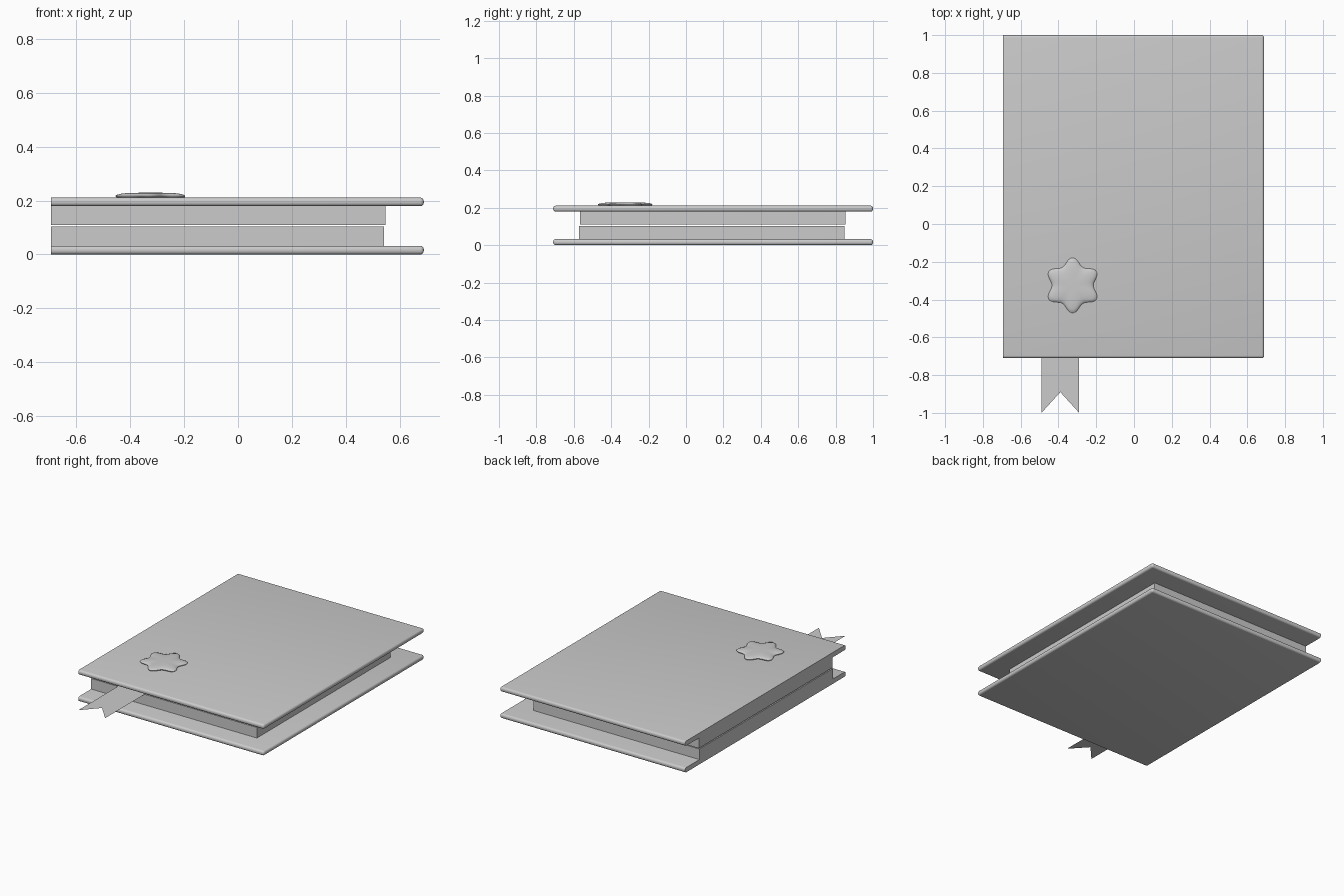
import bpy, bmesh, math

if "Cube" in bpy.data.objects:
    bpy.data.objects.remove(bpy.data.objects["Cube"])


def finish(name, bm, smooth=False):
    bmesh.ops.recalc_face_normals(bm, faces=bm.faces)
    mesh = bpy.data.meshes.new(name)
    bm.to_mesh(mesh)
    bm.free()
    ob = bpy.data.objects.new(name, mesh)
    bpy.context.collection.objects.link(ob)
    if smooth:
        bpy.ops.object.select_all(action='DESELECT')
        ob.select_set(True)
        bpy.context.view_layer.objects.active = ob
        bpy.ops.object.shade_smooth_by_angle(angle=math.radians(40))
    return ob


def box(x0, x1, y0, y1, z0, z1):
    bm = bmesh.new()
    bmesh.ops.create_cube(bm, size=1)
    for v in bm.verts:
        v.co.x = x1 if v.co.x > 0 else x0
        v.co.y = y1 if v.co.y > 0 else y0
        v.co.z = z1 if v.co.z > 0 else z0
    return bm


# Covers: rounded on three sides, flat at the spine
def cover(name, z0, z1):
    bm = box(-0.693, 0.689, -0.71, 1.0, z0, z1)
    edges = [e for e in bm.edges if not all(v.co.x < 0 for v in e.verts)]
    bmesh.ops.bevel(bm, geom=edges, offset=0.0135, segments=4, profile=0.5,
                    affect='EDGES', clamp_overlap=True)
    finish(name, bm, True)


cover("bottom_cover", 0.0, 0.032)
cover("top_cover", 0.179, 0.211)

# Two page blocks with a thin gap for the ribbon
finish("lower_pages", box(-0.693, 0.542, -0.573, 0.847, 0.030, 0.103))
finish("upper_pages", box(-0.693, 0.546, -0.567, 0.853, 0.110, 0.181))

# Ribbon bookmark with a notched end
bm = bmesh.new()
pts = [(-0.49, 0.0), (-0.49, -1.0), (-0.39, -0.89), (-0.29, -1.0), (-0.29, 0.0)]
bm.faces.new([bm.verts.new((x, y, 0.1065)) for x, y in pts])
finish("ribbon", bm)

# Soft six-pointed star ornament on the top cover
bm = bmesh.new()
layers = [(0.209, 0.93), (0.213, 0.985), (0.217, 1.0), (0.221, 0.97),
          (0.225, 0.85), (0.228, 0.65), (0.229, 0.3)]
N = 96
rings = []
for z, s in layers:
    ring = []
    for i in range(N):
        a = 2 * math.pi * i / N
        t = (1 + math.cos(6 * (a - math.pi / 2))) / 2
        r = s * (0.110 + 0.036 * t ** 1.2)
        ring.append(bm.verts.new((-0.325 + r * math.cos(a),
                                  -0.325 + r * math.sin(a), z)))
    rings.append(ring)
for lo, hi in zip(rings, rings[1:]):
    for i in range(N):
        j = (i + 1) % N
        bm.faces.new((lo[i], lo[j], hi[j], hi[i]))
bm.faces.new(rings[0])
bm.faces.new(rings[-1])
finish("star_ornament", bm, True)
